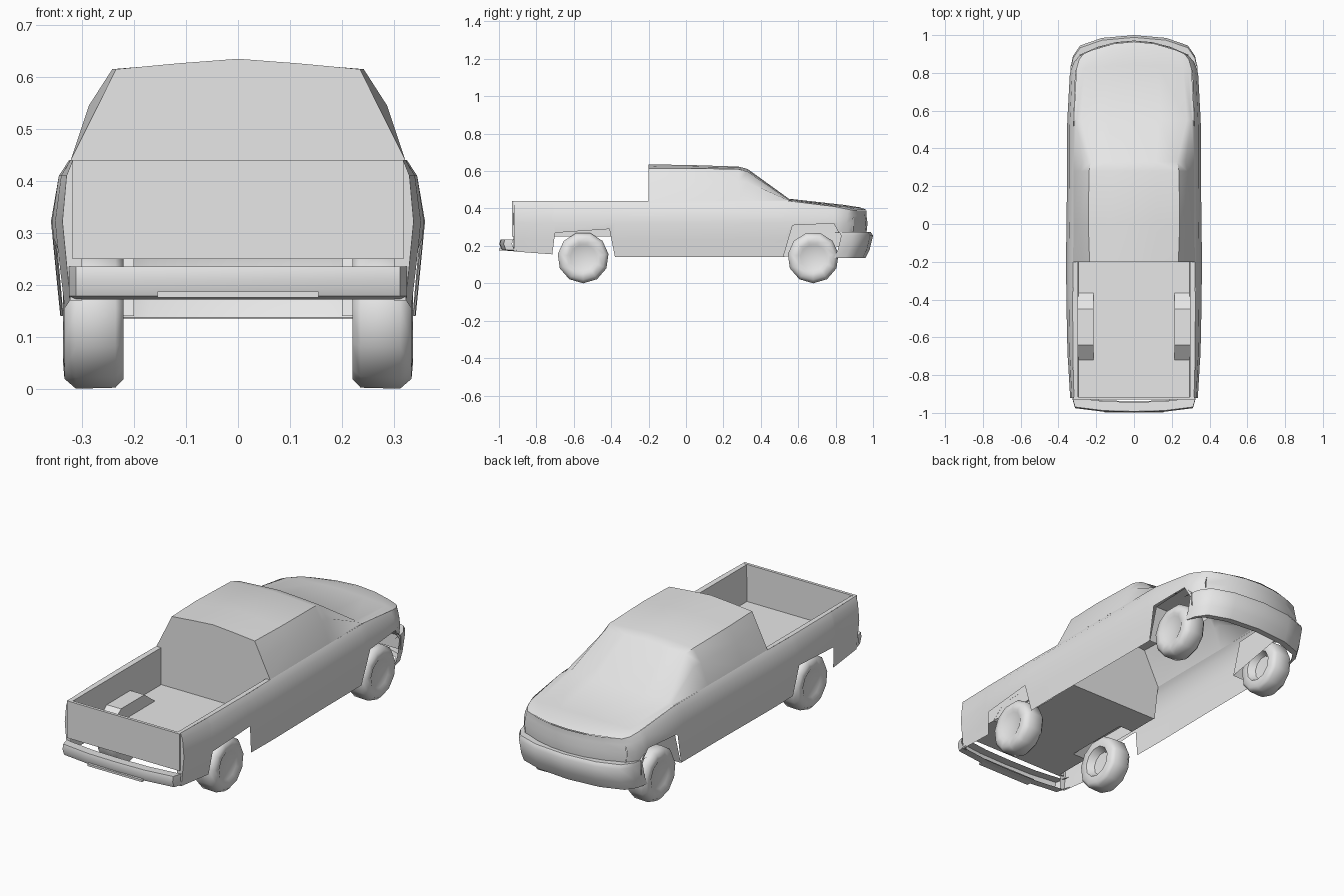
import bpy, bmesh, math

if "Cube" in bpy.data.objects:
    bpy.data.objects.remove(bpy.data.objects["Cube"])

grey = bpy.data.materials.new("body grey")
grey.use_nodes = True
grey.diffuse_color = (0.8, 0.8, 0.8, 1)
grey.node_tree.nodes["Principled BSDF"].inputs["Base Color"].default_value = (0.8, 0.8, 0.8, 1)


def finish(name, bm, mirror=True, angle=40):
    bmesh.ops.remove_doubles(bm, verts=bm.verts, dist=0.0005)
    bmesh.ops.recalc_face_normals(bm, faces=bm.faces)
    me = bpy.data.meshes.new(name)
    bm.to_mesh(me)
    bm.free()
    me.materials.append(grey)
    ob = bpy.data.objects.new(name, me)
    bpy.context.scene.collection.objects.link(ob)
    if mirror:
        mod = ob.modifiers.new("mirror", 'MIRROR')
        mod.use_clip = True
        mod.merge_threshold = 0.001
    bpy.ops.object.select_all(action='DESELECT')
    ob.select_set(True)
    bpy.context.view_layer.objects.active = ob
    bpy.ops.object.shade_smooth_by_angle(angle=math.radians(angle))
    return ob


def add_grid(bm, rows):
    """Skin a grid of points, one row after another."""
    vs = [[bm.verts.new(p) for p in row] for row in rows]
    for a, b in zip(vs, vs[1:]):
        for i in range(len(a) - 1):
            quad = (a[i], a[i + 1], b[i + 1], b[i])
            if len({tuple(round(c, 4) for c in v.co) for v in quad}) > 2:
                bm.faces.new(quad)


def sheet(name, *grids, **kw):
    bm = bmesh.new()
    for g in grids:
        add_grid(bm, g)
    return finish(name, bm, **kw)


def interp(table, y, col):
    for a, b in zip(table, table[1:]):
        if y <= b[0]:
            t = max(0, (y - a[0]) / (b[0] - a[0]))
            return a[col] + t * (b[col] - a[col])
    return table[-1][col]


def bow(x, y, z):
    """Round the nose in plan."""
    k = max(0, min(1, (y - 0.8) / 0.165))
    return (x, y - 0.9 * k * x * x, z)


# Body side stations: y, lower edge, widest half width, belt half width
SIDE = [(-.92, .17, .338, .318), (-.715, .155, .35, .323), (-.70, .27, .352, .323),
        (-.41, .29, .358, .325), (-.38, .14, .358, .325), (-.2, .14, .36, .322),
        (.2, .14, .355, .32), (.52, .14, .354, .32), (.57, .31, .352, .318),
        (.79, .32, .34, .31), (.84, .27, .335, .305), (.93, .27, .318, .29),
        (.965, .27, .29, .268)]


def belt_z(y):
    return .44 if y < .55 else .44 - .05 * (y - .55) / .415


def side_ring(s):
    y, zb, w, belt = s
    ring = [(w - .1 * max(0, .32 - z), y, z) for z in (zb, max(zb, .23), .322)]
    ring.append(((w * .6 + belt * .4), y, belt_z(y) - .03))
    ring.append((belt, y, belt_z(y)))
    return [bow(*p) for p in ring]


rings = [side_ring(s) for s in SIDE]

# Nose panel closing the front of the body
nose = [[bow(p[0] * f, .965 + (.006 if i == 2 else 0), p[2]) for f in (1, .66, .33, 0)]
        for i, p in enumerate(rings[-1])]
sheet("body_sides", rings, nose)

# Cab and hood: y, shoulder x, shoulder z, roof edge x, roof edge z, centre z
TOP = [(-.2, .272, .54, .235, .615, .635), (0, .287, .545, .242, .615, .633),
       (.28, .282, .545, .238, .61, .624), (.33, .274, .54, .228, .597, .611),
       (.55, .305, .443, .28, .446, .452), (.84, .286, .41, .26, .413, .42),
       (.93, .27, .398, .245, .401, .406), (.965, .25, .39, .22, .391, .394)]


def top_ring(s):
    y, sx, sz, ex, ez, cz = s
    belt = interp(SIDE, y, 3)
    pts = [(belt, belt_z(y)), (sx, sz), (ex, ez), (ex / 2, ez * .45 + cz * .55), (0, cz)]
    return [bow(x, y, z) for x, z in pts]


cab = [top_ring(s) for s in TOP]
sheet("cab_and_hood", cab)

# Cab back wall, from bed floor to roof
back = [(.30, -.2, .25)] + cab[0]
sheet("cab_back", [back, [(0, p[1], p[2]) for p in back]], angle=20)

# Bed rails and inner walls
rails = [[(interp(SIDE, y, 3), y, .44), (.297, y, .438), (.295, y, .25)]
         for y in (-.92, -.70, -.41, -.2)]
sheet("bed_walls", rails, angle=20)

# Bed floor, leaving the wheel housings open
FRONT, REAR, INNER = -.365, -.72, .215
sheet("bed_floor",
      [[(0, y, .25), (INNER, y, .25)] for y in (-.92, REAR, FRONT, -.2)],
      [[(INNER, y, .25), (.295, y, .25)] for y in (-.92, REAR)],
      [[(INNER, y, .25), (.295, y, .25)] for y in (FRONT, -.2)], angle=20)


def wheel_housing(name, path, x_in, x_out):
    """Arched box open towards the wheel."""
    bm = bmesh.new()
    add_grid(bm, [[(x_in, y, z), (x_out, y, z)] for y, z in path])
    bm.faces.new([bm.verts.new((x_in, y, z)) for y, z in path])
    finish(name, bm, angle=20)


wheel_housing("rear_wheel_housings",
              [(REAR, .25), (-.64, .315), (-.45, .315), (FRONT, .25)], INNER, .296)
wheel_housing("front_wheel_housings",
              [(.52, .14), (.57, .31), (.79, .32), (.84, .27), (.84, .2)], .2, .335)


def box(name, x, ys, zs):
    bm = bmesh.new()
    bmesh.ops.create_cube(bm, size=1)
    for v in bm.verts:
        v.co = (v.co.x * 2 * x, ys[v.co.y > 0], zs[v.co.z > 0])
    return finish(name, bm, mirror=False)


box("tailgate", .319, (-.93, -.915), (.25, .44))

# Rear corner returns between the tailgate and the sides
sheet("rear_corners", [[(x, y, z) for x, y, z in rings[0]],
                       [(.30, -.922, p[2]) for p in rings[0]]], angle=20)


def bumper(name, path, profile):
    """Sweep a profile of (inset along y, z) over a half path of (x, y)."""
    sheet(name, [[(x, y - d, z) for d, z in profile] for x, y in path], angle=50)


bumper("front_bumper",
       [(0, 1.0), (.17, .985), (.285, .945), (.323, .89), (.335, .83)],
       [(.05, .272), (.012, .274), (0, .255), (.018, .18), (.04, .135), (.075, .137)])
bumper("rear_bumper",
       [(0, -.998), (.16, -.994), (.312, -.975), (.325, -.93)],
       [(-.055, .232), (-.006, .235), (0, .21), (-.012, .178), (-.06, .172)])
box("rear_step", .155, (-.999, -.95), (.176, .187))

# Wheels: spun profile of (x, radius), dished on the inner side
TYRE = [(.262, 0), (.258, .06), (.222, .08), (.22, .118), (.236, .135), (.312, .137),
        (.334, .118), (.337, .085), (.328, .07), (.328, 0)]
SEG = 11
for label, yc in (("front_wheels", .68), ("rear_wheels", -.55)):
    rows = []
    for i in range(SEG + 1):
        a = 2 * math.pi * i / SEG - math.pi / 2
        rows.append([(x, yc + r * math.cos(a), .137 + r * math.sin(a)) for x, r in TYRE])
    sheet(label, rows, angle=50)
